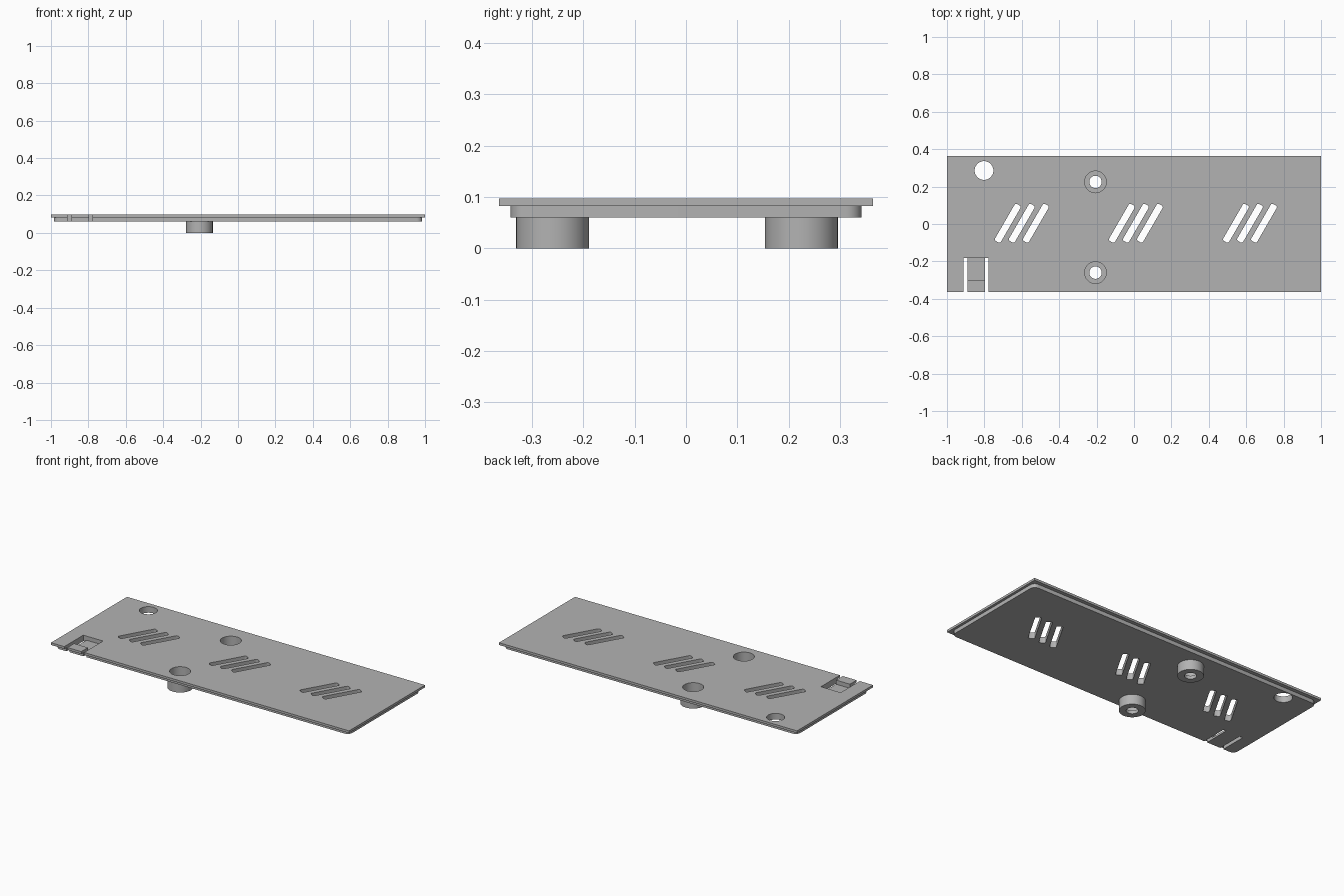
import bpy, bmesh
from math import radians, sin, cos, pi
from mathutils import Vector, Matrix

cube = bpy.data.objects.get("Cube")
if cube:
    bpy.data.objects.remove(cube, do_unlink=True)

grey = bpy.data.materials.new("panel grey")
grey.use_nodes = True
colour = (0.45, 0.45, 0.45, 1)
grey.diffuse_color = colour
grey.node_tree.nodes["Principled BSDF"].inputs["Base Color"].default_value = colour


def prism(name, outline, z0, z1, matrix=Matrix()):
    """Extrude a flat outline from z0 to z1."""
    bm = bmesh.new()
    face = bm.faces.new([bm.verts.new((x, y, z0)) for x, y in outline])
    new = bmesh.ops.extrude_face_region(bm, geom=[face])["geom"]
    top = [v for v in new if isinstance(v, bmesh.types.BMVert)]
    bmesh.ops.translate(bm, verts=top, vec=(0, 0, z1 - z0))
    bmesh.ops.recalc_face_normals(bm, faces=bm.faces)
    bm.transform(matrix)
    mesh = bpy.data.meshes.new(name)
    bm.to_mesh(mesh)
    bm.free()
    mesh.materials.append(grey)
    obj = bpy.data.objects.new(name, mesh)
    bpy.context.collection.objects.link(obj)
    return obj


def circle(x, y, r, n=48):
    return [(x + r * cos(2 * pi * i / n), y + r * sin(2 * pi * i / n)) for i in range(n)]


def rectangle(x0, x1, y0, y1):
    return [(x0, y0), (x1, y0), (x1, y1), (x0, y1)]


def rounded(hx, hy, r, steps=6):
    """Rounded rectangle centred on the origin."""
    pts = []
    for k, (sx, sy) in enumerate([(1, 1), (-1, 1), (-1, -1), (1, -1)]):
        for i in range(steps + 1):
            a = (k + i / steps) * pi / 2
            pts.append((sx * (hx - r) + r * cos(a), sy * (hy - r) + r * sin(a)))
    return pts


def combine(target, other, operation):
    mod = target.modifiers.new(operation.lower(), 'BOOLEAN')
    mod.operation = operation
    mod.solver = 'EXACT'
    mod.object = other
    bpy.context.view_layer.objects.active = target
    bpy.ops.object.modifier_apply(modifier=mod.name)
    bpy.data.objects.remove(other, do_unlink=True)


HALF_Y = 0.364
TOP, LIP, BASE = 0.097, 0.083, 0.06
BOSSES = [(-0.206, 0.225), (-0.206, -0.26)]

# Cover plate with a smaller rounded plate below and two screw bosses
panel = prism("cover_panel", rectangle(-1, 1, -HALF_Y, HALF_Y), LIP, TOP)
combine(panel, prism("lower_plate", rounded(0.985, 0.342, 0.03), BASE, 0.09), 'UNION')
for x, y in BOSSES:
    combine(panel, prism("screw_boss", circle(x, y, 0.071), 0, 0.07), 'UNION')

# Screw holes with wide recesses from above
for x, y in BOSSES:
    combine(panel, prism("recess_cutter", circle(x, y, 0.058), 0.02, 0.2), 'DIFFERENCE')
    combine(panel, prism("screw_cutter", circle(x, y, 0.033), -0.1, 0.05), 'DIFFERENCE')

# Round corner hole
combine(panel, prism("hole_cutter", circle(-0.802, 0.286, 0.05), 0, 0.2), 'DIFFERENCE')

# Three groups of slanted vent slots
for group_x in (-0.6, 0.01, 0.62):
    for offset in (-0.075, 0, 0.075):
        place = (Matrix.Translation((group_x + offset, 0.004, 0))
                 @ Matrix.Rotation(radians(60), 4, 'Z'))
        slot = prism("slot_cutter", rounded(0.114, 0.018, 0.01, 4), 0, 0.2, place)
        combine(panel, slot, 'DIFFERENCE')

# Notch for the spring latch
combine(panel, prism("notch_cutter", rectangle(-0.911, -0.778, -0.5, -0.182), 0, 0.2),
        'DIFFERENCE')

# Latch: thin tongue with a raised block at its free end, swept along x
side = [(-0.182, BASE), (-0.182, 0.072), (-0.3, 0.072), (-0.3, TOP),
        (-HALF_Y, TOP), (-HALF_Y, LIP), (-0.342, LIP), (-0.342, BASE)]
sweep = Matrix(((0, 0, 1, 0), (1, 0, 0, 0), (0, 1, 0, 0), (0, 0, 0, 1)))
latch = prism("latch_tongue", side, -0.89, -0.797, sweep)

for obj in (panel, latch):
    bpy.ops.object.select_all(action='DESELECT')
    obj.select_set(True)
    bpy.context.view_layer.objects.active = obj
    bpy.ops.object.shade_smooth_by_angle(angle=radians(30))
